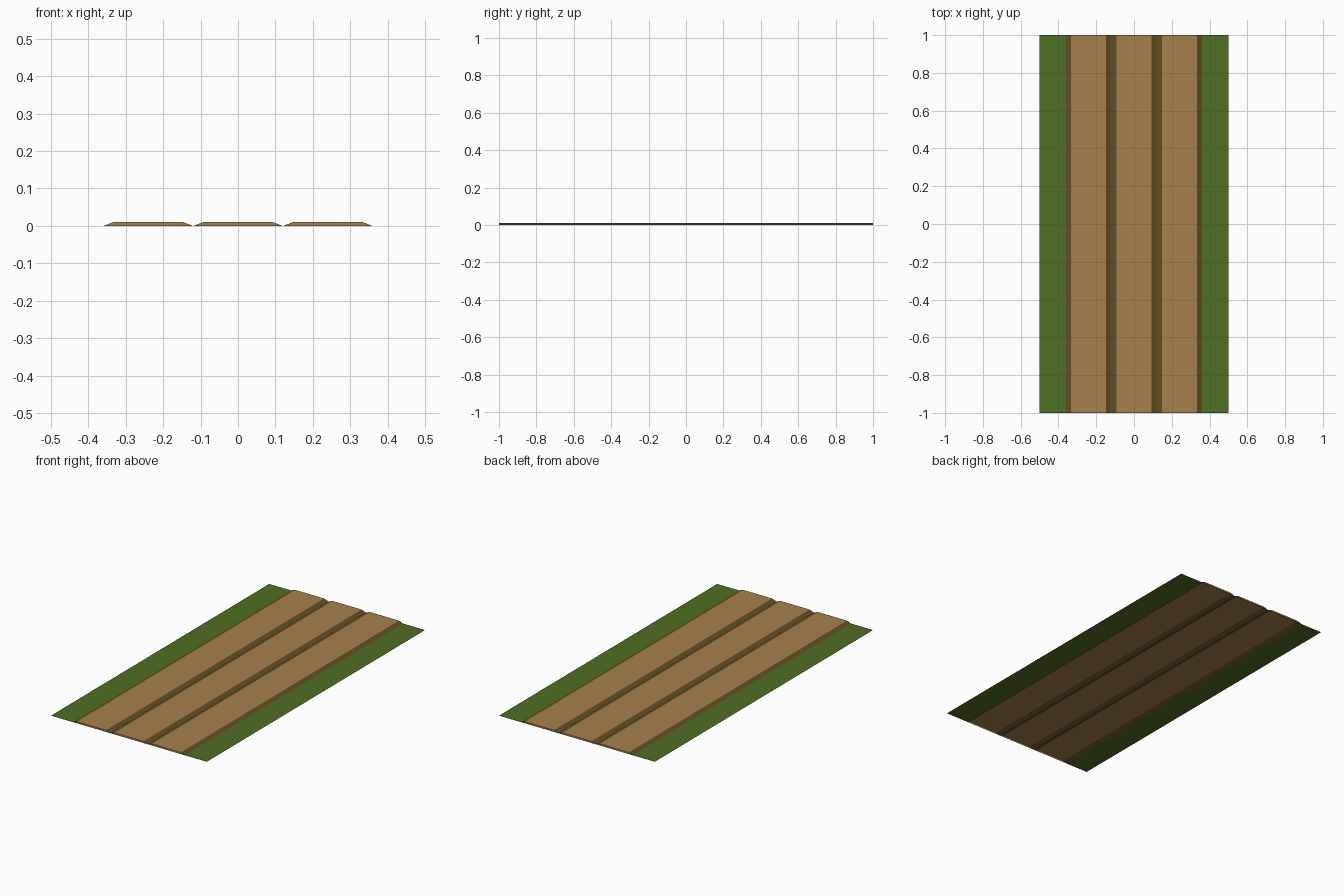
import bpy

if "Cube" in bpy.data.objects:
    bpy.data.objects.remove(bpy.data.objects["Cube"])

HALF_LEN, HALF_WID = 1.0, 0.5
PITCH = 0.24           # spacing of the soil rows
BASE, TOP = 0.119, 0.093   # half widths of a row at ground and on top
HEIGHT = 0.01


def srgb(r, g, b):
    def lin(c):
        c /= 255
        return c / 12.92 if c <= 0.04045 else ((c + 0.055) / 1.055) ** 2.4
    return (lin(r), lin(g), lin(b), 1)


def material(name, rgb):
    m = bpy.data.materials.new(name)
    m.diffuse_color = srgb(*rgb)
    m.use_nodes = True
    m.node_tree.nodes["Principled BSDF"].inputs["Base Color"].default_value = m.diffuse_color
    return m


grass = material("grass green", (80, 110, 35))
soil = material("soil tan", (167, 128, 77))
furrow = material("furrow dark brown", (98, 78, 36))


def sheet(name, profile, mats, capped=False):
    """Sweep an x-z profile along y; side faces use the second material."""
    n = len(profile)
    verts = [(x, y, z) for y in (-HALF_LEN, HALF_LEN) for x, z in profile]
    faces = [(i, i + 1, n + i + 1, n + i) for i in range(n - 1)]
    if capped:
        faces += [tuple(reversed(range(n))), tuple(range(n, 2 * n))]
    me = bpy.data.meshes.new(name)
    me.from_pydata(verts, [], faces)
    for m in mats:
        me.materials.append(m)
    me.update()
    for p in me.polygons:
        if len(mats) > 1 and abs(p.normal.x) > 0.1:
            p.material_index = 1
    ob = bpy.data.objects.new(name, me)
    bpy.context.collection.objects.link(ob)
    return ob


# Raised soil rows with dark sloping sides and open underside
for label, k in (("left", -1), ("middle", 0), ("right", 1)):
    c = k * PITCH
    sheet(f"soil_row_{label}",
          [(c - BASE, 0), (c - TOP, HEIGHT), (c + TOP, HEIGHT), (c + BASE, 0)],
          [soil, furrow], capped=True)

# Narrow furrow floors between rows, and grass strips along both edges
outer = PITCH + BASE
for label, s in (("left", -1), ("right", 1)):
    mid = s * PITCH / 2
    gap = PITCH / 2 - BASE
    sheet(f"furrow_floor_{label}", [(mid - gap, 0), (mid + gap, 0)], [furrow])
    x0, x1 = sorted((s * outer, s * HALF_WID))
    sheet(f"grass_strip_{label}", [(x0, 0), (x1, 0)], [grass])
